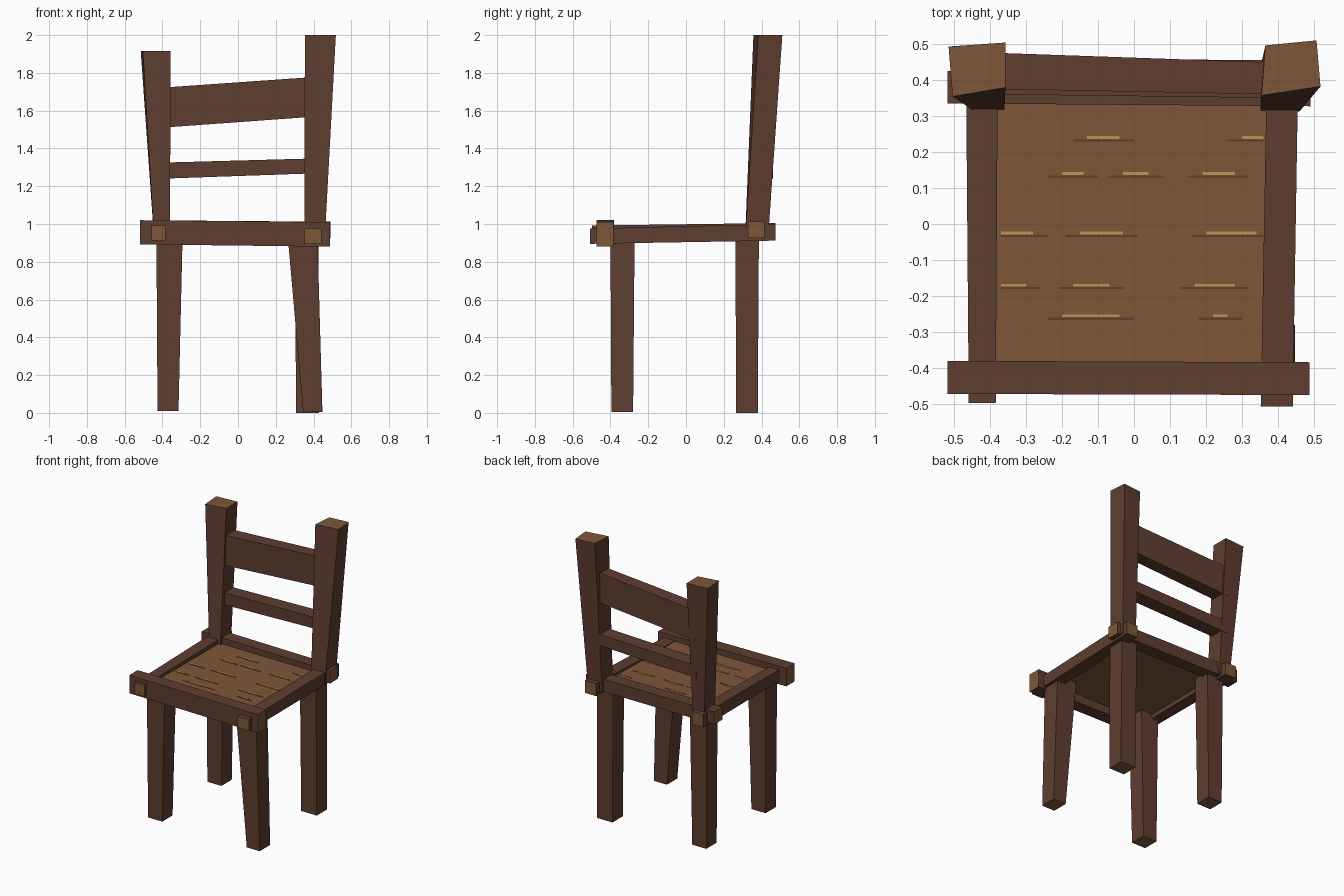
import bpy

if "Cube" in bpy.data.objects:
    bpy.data.objects.remove(bpy.data.objects["Cube"])


def material(name, rgb):
    m = bpy.data.materials.new(name)
    m.diffuse_color = (*rgb, 1)
    m.use_nodes = True
    m.node_tree.nodes["Principled BSDF"].inputs["Base Color"].default_value = m.diffuse_color
    return m


DARK = material("dark wood", (0.113, 0.047, 0.030))
TAN = material("end grain tan", (0.205, 0.096, 0.038))
GOLD = material("worn gold", (0.50, 0.30, 0.08))


def rect(u0, u1, v0, v1):
    return [(u0, v0), (u1, v0), (u1, v1), (u0, v1)]


def beam(name, axis, a, quad_a, b, quad_b, mats=(DARK, TAN)):
    """Tapered timber along an axis; the two end faces take the second material."""
    def place(t, u, v):
        p = [u, v]
        p.insert(axis, t)
        return p
    verts = [place(a, *q) for q in quad_a] + [place(b, *q) for q in quad_b]
    faces = [(3, 2, 1, 0), (4, 5, 6, 7)]
    faces += [(i, (i + 1) % 4, (i + 1) % 4 + 4, i + 4) for i in range(4)]
    if axis == 1:  # x,z order is left-handed
        faces = [f[::-1] for f in faces]
    me = bpy.data.meshes.new(name)
    me.from_pydata(verts, [], faces)
    for m in mats:
        me.materials.append(m)
    for f in me.polygons[:2]:
        f.material_index = len(mats) - 1
    ob = bpy.data.objects.new(name, me)
    bpy.context.collection.objects.link(ob)
    return ob


X, Y, Z = 0, 1, 2

# Legs: foot section, top section
beam("front_left_leg", Z, 0.01, rect(-.426, -.315, -.395, -.28), .95, rect(-.432, -.293, -.40, -.272))
beam("front_right_leg", Z, 0.005, rect(.345, .447, -.395, -.28), .95, rect(.262, .42, -.40, -.272))
beam("back_left_leg", Z, 0.01, rect(-.425, -.315, .265, .38), .95, rect(-.43, -.30, .262, .386))
beam("back_right_leg", Z, 0, rect(.308, .43, .265, .38), .95, rect(.30, .425, .262, .386))

# Back posts, splayed and slightly twisted
beam("left_post", Z, .93, rect(-.445, -.36, .315, .435),
     1.915, [(-.504, .354), (-.357, .379), (-.357, .504), (-.515, .493)])
beam("right_post", Z, .93, rect(.351, .460, .313, .435),
     2.0, [(.354, .357), (.518, .382), (.507, .51), (.365, .496)])

# Back slats
beam("upper_slat", X, -.40, rect(.375, .476, 1.51, 1.722), .40, rect(.36, .448, 1.568, 1.778))
beam("lower_slat", X, -.40, rect(.36, .46, 1.24, 1.325), .40, rect(.35, .455, 1.268, 1.347))

# Seat frame
beam("front_rail", X, -.518, rect(-.472, -.38, .892, 1.02), .487, rect(-.475, -.384, .88, 1.01))
beam("back_rail", X, -.518, rect(.335, .425, .93, 1.02), .49, rect(.327, .415, .925, 1.012))
beam("left_side_rail", Y, -.497, rect(-.459, -.384, .913, .992), .475, rect(-.467, -.378, .915, 1.005))
beam("right_side_rail", Y, -.507, rect(.352, .441, .895, .976), .475, rect(.37, .457, .912, 1.0))

# Seat panel
beam("seat", X, -.41, rect(-.42, .37, .945, .975), .40, rect(-.42, .37, .945, .975), (TAN,))

# Worn plank seams on the seat
SEAMS = {
    .24: [(-.13, -.04), (.30, .36)],
    .14: [(-.20, -.14), (-.03, .04), (.19, .28)],
    -.025: [(-.37, -.28), (-.15, -.03), (.20, .34)],
    -.17: [(-.37, -.30), (-.17, -.07), (.17, .28)],
    -.255: [(-.20, -.04), (.22, .26)],
}
for i, (y, runs) in enumerate(SEAMS.items()):
    for x0, x1 in runs:
        q = rect(y - .004, y + .004, .973, .977)
        beam(f"worn_streak_{i}", X, x0, q, x1, q, (GOLD,))
        q = rect(y - .011, y - .005, .973, .977)
        beam(f"dark_streak_{i}", X, x0 - .04 if x0 > -.3 else x0, q, min(x1 + .04, .36), q, (DARK,))
